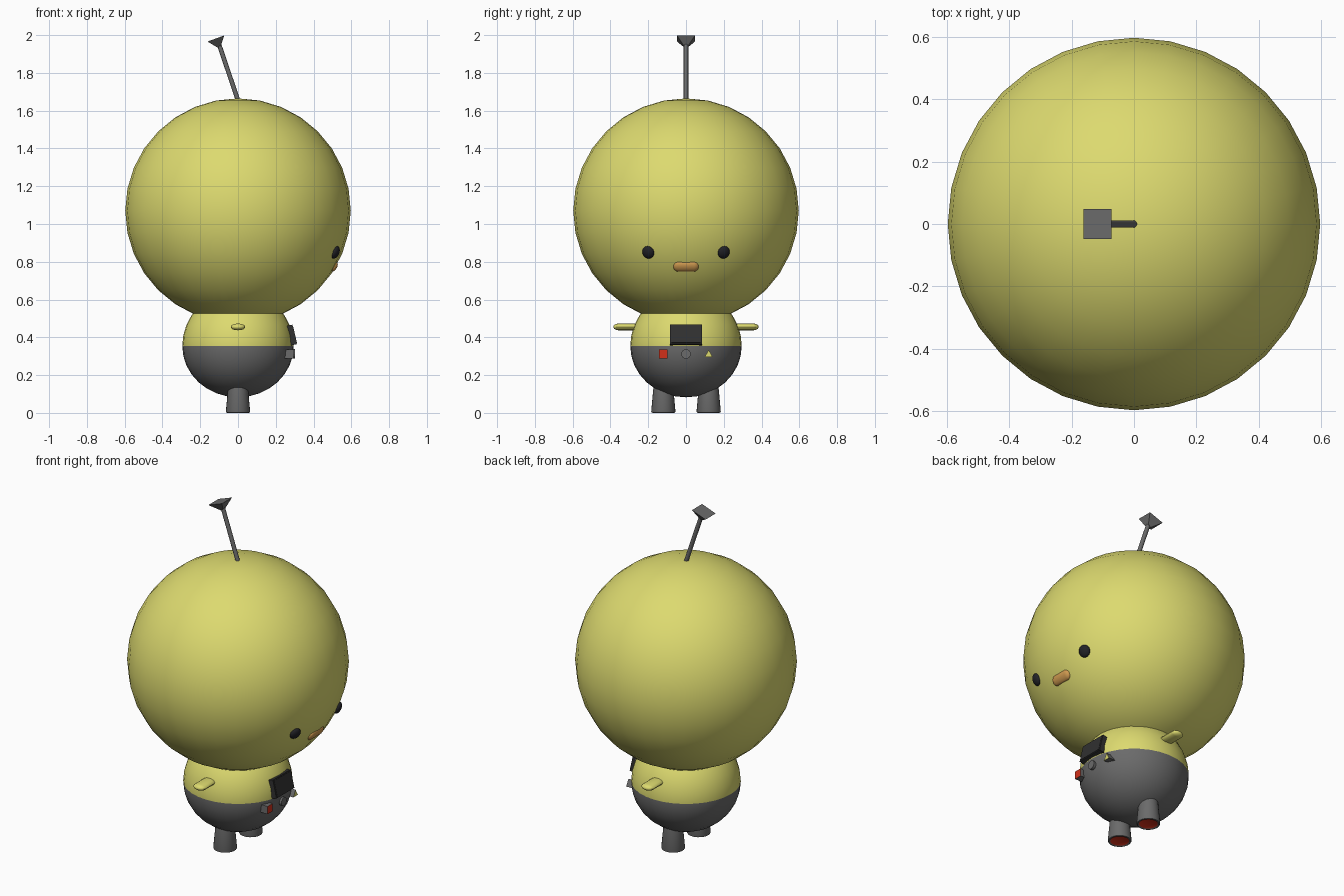
import bpy, bmesh, math
from mathutils import Matrix, Vector

if "Cube" in bpy.data.objects:
    bpy.data.objects.remove(bpy.data.objects["Cube"], do_unlink=True)


def material(name, r, g, b):
    m = bpy.data.materials.new(name)
    m.use_nodes = True
    m.diffuse_color = (r, g, b, 1)
    m.node_tree.nodes["Principled BSDF"].inputs["Base Color"].default_value = (r, g, b, 1)
    return m


YELLOW = material("soft yellow", .72, .70, .16)
GREY = material("mid grey", .145, .145, .145)
BLACK = material("eye black", .016, .016, .02)
SCREEN = material("screen dark grey", .03, .03, .03)
ORANGE = material("beak orange", .62, .32, .08)
RED = material("signal red", .65, .03, .01)


def finish(name, bm, mats, rule=None, smooth=True):
    """Turn a bmesh into an object; rule(face) picks the second material."""
    bmesh.ops.recalc_face_normals(bm, faces=bm.faces)
    for f in bm.faces:
        f.material_index = int(bool(rule and rule(f)))
    mesh = bpy.data.meshes.new(name)
    bm.to_mesh(mesh)
    bm.free()
    ob = bpy.data.objects.new(name, mesh)
    bpy.context.collection.objects.link(ob)
    for m in mats:
        mesh.materials.append(m)
    if smooth:
        bpy.ops.object.select_all(action='DESELECT')
        ob.select_set(True)
        bpy.context.view_layer.objects.active = ob
        bpy.ops.object.shade_smooth_by_angle(angle=math.radians(35))
    return ob


def ellipsoid(segs, rings, radii, stretch=0):
    """Sphere with separate radii; stretch pulls the two z halves apart."""
    bm = bmesh.new()
    bmesh.ops.create_uvsphere(bm, u_segments=segs, v_segments=rings, radius=1)
    for v in bm.verts:
        v.co = Vector(a * r for a, r in zip(v.co, radii))
        if stretch:
            v.co.z += math.copysign(stretch, v.co.z)
    return bm


def place(bm, loc, rot=Matrix()):
    bm.transform(Matrix.Translation(loc) @ rot)
    return bm


def cone(n, r1, r2, start, end, spin=0):
    """Cone or tube from start to end."""
    a, b = Vector(start), Vector(end)
    bm = bmesh.new()
    bmesh.ops.create_cone(bm, cap_ends=True, segments=n, radius1=r1, radius2=r2, depth=(b - a).length)
    # tilt happens in the xz plane only
    d = (b - a).normalized()
    tilt = Matrix.Rotation(math.atan2(d.x, d.z), 4, 'Y')
    return place(bm, (a + b) / 2, tilt @ Matrix.Rotation(spin, 4, 'Z'))


def prism(points, x0, x1):
    """Extrude a (y, z) outline along x."""
    bm = bmesh.new()
    face = bm.faces.new([bm.verts.new((x0, y, z)) for y, z in points])
    out = bmesh.ops.extrude_face_region(bm, geom=[face])
    for v in out["geom"]:
        if isinstance(v, bmesh.types.BMVert):
            v.co.x = x1
    return bm


# Head
finish("head", place(ellipsoid(32, 16, (.597, .597, .595)), (0, 0, 1.07)), [YELLOW])

# Two-tone body, slightly flatter below the colour line
bm = ellipsoid(32, 16, (.295, .295, .295))
for v in bm.verts:
    if v.co.z < 0:
        v.co.z *= .92
finish("body", place(bm, (0, 0, .354)), [YELLOW, GREY],
       lambda f: f.calc_center_median().z < .354)

# Antenna rod and pyramid tip
finish("antenna_rod", cone(12, .012, .012, (.005, 0, 1.64), (-.1, 0, 1.95)), [GREY])
finish("antenna_tip", cone(4, 0, .067, (-.097, 0, 1.927), (-.117, 0, 1.982), math.pi / 4),
       [GREY], smooth=False)

# Eyes lie flat against the head
for side, s in (("left", 1), ("right", -1)):
    pos = Vector((.515, s * .2, .85))
    normal = pos - Vector((0, 0, 1.07))
    rot = normal.to_track_quat('Z', 'Y').to_matrix().to_4x4()
    finish(side + "_eye", place(ellipsoid(16, 12, (.033, .035, .02)), pos, rot), [BLACK])

# Beak
rot = Matrix.Rotation(math.radians(28), 4, 'Y') @ Matrix.Rotation(math.pi / 2, 4, 'X')
finish("beak", place(ellipsoid(16, 11, (.017, .03, .029), .038), (.508, 0, .775), rot), [ORANGE])

# Arms and legs
for side, s in (("left", 1), ("right", -1)):
    rot = Matrix.Rotation(math.pi / 2, 4, 'X')
    finish(side + "_arm", place(ellipsoid(16, 11, (.039, .018, .03), .045),
                                (0, s * .31, .455), rot), [YELLOW])
    bm = cone(24, .065, .052, (0, 0, 0), (0, 0, .14))
    rim = [e for e in bm.edges if all(v.co.z < .01 for v in e.verts)]
    bmesh.ops.bevel(bm, geom=rim, offset=.008, segments=2, affect='EDGES', profile=.5)
    sole = min(bm.faces, key=lambda f: f.calc_center_median().z)
    bmesh.ops.inset_individual(bm, faces=[sole], thickness=.006, depth=-.004)
    finish(side + "_leg", place(bm, (0, s * .12, 0)), [GREY, RED],
           lambda f: len(f.verts) > 10 and f.normal.z < -.9)

# Chest screen: frame block with a thin dark panel
tilt = Matrix.Rotation(math.radians(-13), 4, 'Y')


def rectangle(w, h):
    return [(-w, -h), (w, -h), (w, h), (-w, h)]


finish("screen_frame", place(prism(rectangle(.084, .053), -.025, .012), (.288, 0, .413), tilt),
       [SCREEN], smooth=False)
finish("screen_panel", place(prism(rectangle(.077, .046), .01, .014), (.288, 0, .413), tilt),
       [SCREEN], smooth=False)

# Buttons: grey sides with a coloured front
disc = [(.025 * math.cos(i * math.pi / 8), .025 * math.sin(i * math.pi / 8)) for i in range(16)]
triangle = [(-.021, -.016), (.021, -.016), (0, .022)]
for name, shape, y, x0, x1, colour in (
        ("square_button", rectangle(.023, .023), -.12, .245, .294, RED),
        ("round_button", disc, 0, .27, .302, GREY),
        ("triangle_button", triangle, .12, .245, .294, YELLOW)):
    finish(name, place(prism(shape, x0, x1), (0, y, .312)), [GREY, colour],
           lambda f: f.normal.x > .9, smooth=False)
